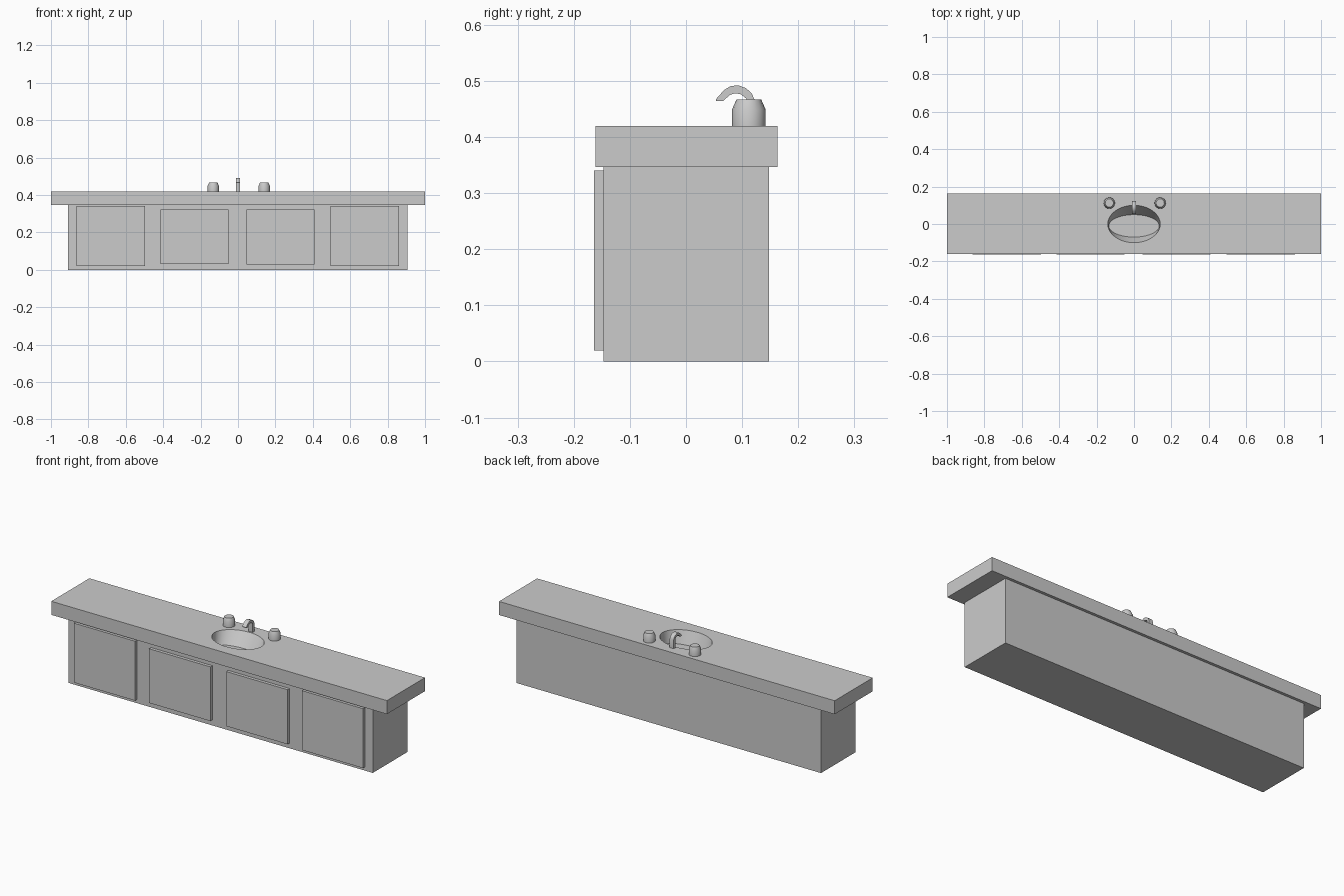
import bpy, bmesh, math

if "Cube" in bpy.data.objects:
    bpy.data.objects.remove(bpy.data.objects["Cube"])

grey = bpy.data.materials.new("plain_grey")
grey.diffuse_color = (0.6, 0.6, 0.6, 1)
grey.use_nodes = True
grey.node_tree.nodes["Principled BSDF"].inputs["Base Color"].default_value = grey.diffuse_color


def finish(name, bm):
    bmesh.ops.recalc_face_normals(bm, faces=bm.faces[:])
    me = bpy.data.meshes.new(name)
    bm.to_mesh(me)
    bm.free()
    me.materials.append(grey)
    ob = bpy.data.objects.new(name, me)
    bpy.context.collection.objects.link(ob)
    return ob


def select(ob):
    bpy.ops.object.select_all(action='DESELECT')
    ob.select_set(True)
    bpy.context.view_layer.objects.active = ob


def box(name, x0, x1, y0, y1, z0, z1):
    bm = bmesh.new()
    bmesh.ops.create_cube(bm, size=1)
    for v in bm.verts:
        v.co = (x0 + (v.co.x + .5) * (x1 - x0),
                y0 + (v.co.y + .5) * (y1 - y0),
                z0 + (v.co.z + .5) * (z1 - z0))
    return finish(name, bm)


def loft(name, rings, n):
    """Stack of elliptical rings (cx, cy, z, rx, ry), capped at both ends."""
    bm = bmesh.new()
    loops = [[bm.verts.new((cx + rx * math.cos(2 * math.pi * i / n),
                            cy + ry * math.sin(2 * math.pi * i / n), z))
              for i in range(n)] for cx, cy, z, rx, ry in rings]
    for a, b in zip(loops, loops[1:]):
        for i in range(n):
            j = (i + 1) % n
            bm.faces.new((a[i], a[j], b[j], b[i]))
    bm.faces.new(loops[0][::-1])
    bm.faces.new(loops[-1])
    return finish(name, bm)


def smooth(ob, deg=30):
    select(ob)
    bpy.ops.object.shade_smooth_by_angle(angle=math.radians(deg))


# cabinet body and worktop
box("cabinet", -.908, .906, -.147, .148, 0, .347)
counter = box("countertop", -1, 1, -.161, .163, .347, .42)

# oval basin cut into the worktop
cutter = loft("basin_cutter", [(0, -.01, .352, .135, .06),
                               (0, 0, .42, .14, .1),
                               (0, 0, .45, .14, .1)], 40)
cutter.hide_render = True
mod = counter.modifiers.new("basin", 'BOOLEAN')
mod.operation = 'DIFFERENCE'
mod.solver = 'EXACT'
mod.object = cutter
select(counter)
bpy.ops.object.modifier_apply(modifier="basin")
bpy.data.objects.remove(cutter, do_unlink=True)
smooth(counter)

# doors, each with three small hinges on its left
doors = [(-.863, .02, .34, (.262, .185, .108)),
         (-.415, .03, .322, (.262, .185, .108)),
         (.045, .028, .322, (.258, .182, .105)),
         (.495, .02, .34, (.258, .17, .082))]
for k, (x, z0, z1, hinges) in enumerate(doors, 1):
    box(f"door_{k}", x, x + .365, -.164, -.147, z0, z1)
    for m, z in enumerate(hinges, 1):
        box(f"hinge_{k}_{m}", x - .011, x - .004, -.1485, -.146, z - .018, z + .018)

# tap knobs
for name, x in (("left_knob", -.132), ("right_knob", .14)):
    knob = loft(name, [(x, .112, .419, .03, .03), (x, .112, .449, .03, .03),
                       (x, .112, .467, .022, .022)], 16)
    smooth(knob)

# curved spout, a flat side profile extruded across x
profile = [(.122, .419), (.122, .467), (.117, .478), (.107, .487), (.094, .492),
           (.08, .491), (.068, .484), (.053, .467), (.054, .464), (.066, .464),
           (.078, .475), (.088, .478), (.098, .476), (.108, .468), (.108, .419)]
bm = bmesh.new()
face = bm.faces.new([bm.verts.new((-.012, y, z)) for y, z in profile])
side = bmesh.ops.extrude_face_region(bm, geom=[face])["geom"]
bmesh.ops.translate(bm, vec=(.024, 0, 0),
                    verts=[g for g in side if isinstance(g, bmesh.types.BMVert)])
smooth(finish("spout", bm), 35)
